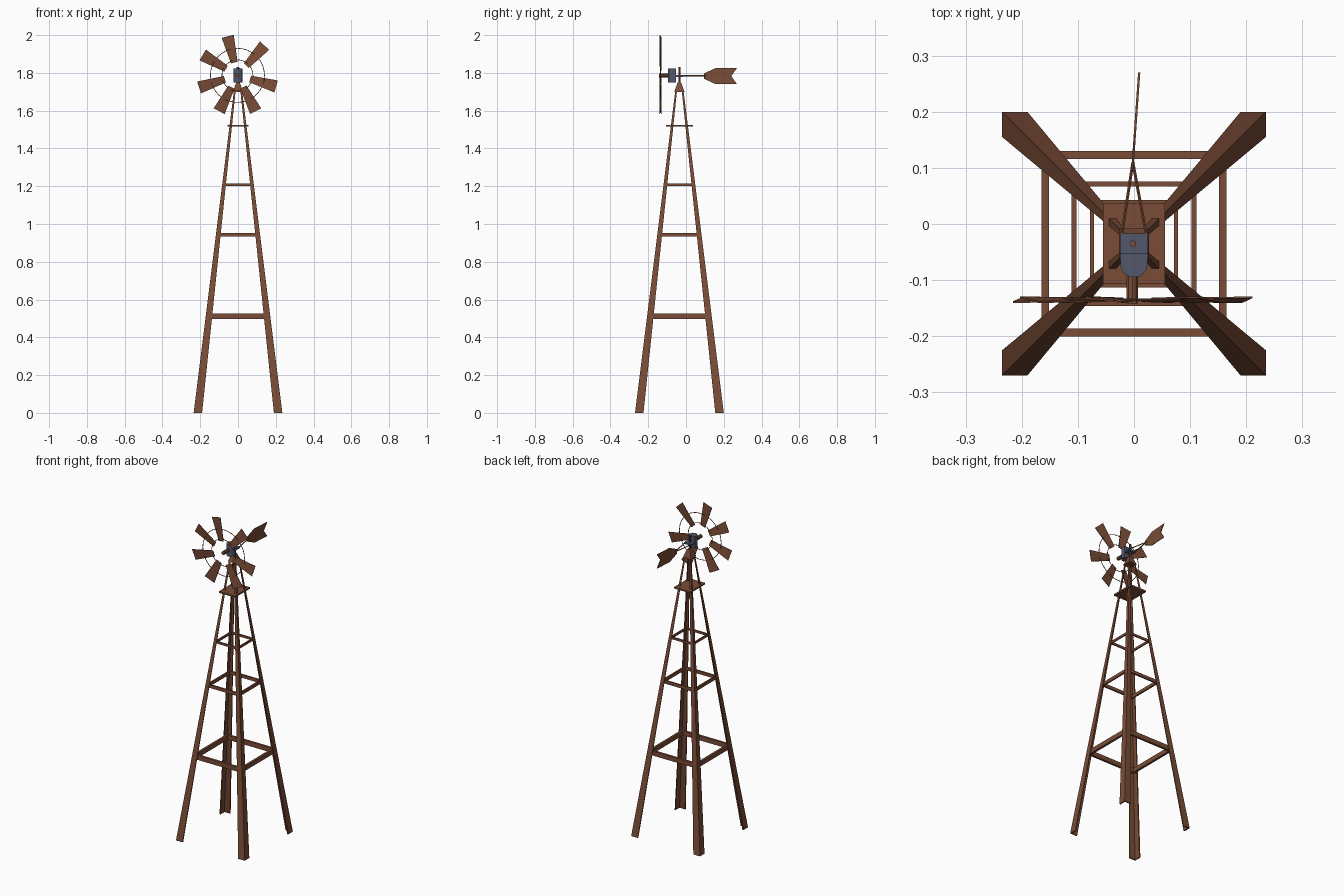
import bpy, bmesh, math
from mathutils import Vector, Matrix

if "Cube" in bpy.data.objects:
    bpy.data.objects.remove(bpy.data.objects["Cube"])

def material(name, col):
    m = bpy.data.materials.new(name)
    m.diffuse_color = (*col, 1)
    m.use_nodes = True
    m.node_tree.nodes["Principled BSDF"].inputs["Base Color"].default_value = m.diffuse_color
    return m

RUST = material("rusty brown", (0.195, 0.073, 0.038))
STEEL = material("blue grey steel", (0.085, 0.095, 0.15))
CY = -0.035                       # tower axis in y
HUB = Vector((-0.003, -0.135, 1.787))

def finish(name, bm, mat):
    bmesh.ops.recalc_face_normals(bm, faces=bm.faces[:])
    me = bpy.data.meshes.new(name)
    bm.to_mesh(me)
    bm.free()
    me.materials.append(mat)
    ob = bpy.data.objects.new(name, me)
    bpy.context.collection.objects.link(ob)
    return ob

def loft(name, a, b, mat):
    """Solid between two matching outlines."""
    bm = bmesh.new()
    va = [bm.verts.new(p) for p in a]
    vb = [bm.verts.new(p) for p in b]
    n = len(va)
    bm.faces.new(va)
    bm.faces.new(vb[::-1])
    for i in range(n):
        bm.faces.new((va[i], va[(i + 1) % n], vb[(i + 1) % n], vb[i]))
    return finish(name, bm, mat)

def box(name, x0, x1, y0, y1, z0, z1, mat):
    q = [(x0, y0), (x1, y0), (x1, y1), (x0, y1)]
    return loft(name, [(*p, z0) for p in q], [(*p, z1) for p in q], mat)

def rod(name, a, b, r, mat, sides=8):
    a, b = Vector(a), Vector(b)
    d = b - a
    bm = bmesh.new()
    rot = d.to_track_quat('Z', 'Y').to_matrix().to_4x4()
    bmesh.ops.create_cone(bm, cap_ends=True, segments=sides, radius1=r, radius2=r,
                          depth=d.length, matrix=Matrix.Translation((a + b) / 2) @ rot)
    return finish(name, bm, mat)

# Tapered angle-iron legs
def half(z):
    return 0.235 - 0.215 * z / 1.72

def angle_outline(sx, sy, z, w, t):
    h = half(z)
    pts = [(0, 0), (w, 0), (w, t), (t, t), (t, w), (0, w)]
    return [(sx * (h - u), CY + sy * (h - v), z) for u, v in pts]

for sx in (-1, 1):
    for sy in (-1, 1):
        loft(f"{'front' if sy < 0 else 'back'}_{'left' if sx < 0 else 'right'}_leg",
             angle_outline(sx, sy, 0, 0.045, 0.007),
             angle_outline(sx, sy, 1.72, 0.009, 0.002), RUST)

# Square brace frames
for k, (z, hz, t) in enumerate([(0.511, 0.014, 0.014), (0.943, 0.010, 0.009), (1.208, 0.007, 0.007)]):
    h = half(z) - 0.006
    for s in (-1, 1):
        xs = sorted((s * h, s * (h - t)))
        box(f"side_brace_{k}", *xs, CY - h, CY + h, z - hz, z + hz, RUST)
        ys = sorted((CY + s * h, CY + s * (h - t)))
        box(f"cross_brace_{k}", -h + t, h - t, *ys, z - hz, z + hz, RUST)

# Platform, tower cap and mast
box("platform", -0.055, 0.055, -0.107, 0.037, 1.515, 1.525, RUST)
def square(h, z):
    return [(x * h, CY + y * h, z) for x, y in ((-1, -1), (1, -1), (1, 1), (-1, 1))]
loft("tower_cap", square(0.027, 1.70), square(0.009, 1.75), RUST)
rod("mast", (-0.002, CY, 1.72), (-0.002, CY, 1.832), 0.006, RUST)

# Gearbox with rounded front, rear plate and drive shaft
def gear_outline(z):
    front = [(0.024 * math.cos(a), -0.073 - 0.022 * math.sin(a), z)
             for a in [math.pi * i / 8 for i in range(9)]]
    return front + [(-0.025, -0.053, z), (0.025, -0.053, z)]
loft("gearbox", gear_outline(1.75), gear_outline(1.822), STEEL)
box("gearbox_rear_plate", -0.025, 0.025, -0.055, -0.017, 1.779, 1.789, STEEL)
rod("drive_shaft", (HUB.x, -0.142, HUB.z), (HUB.x, -0.08, HUB.z), 0.011, RUST, 10)

# Wheel blades, unevenly spaced, slightly pitched
R0, R1 = 0.070, 0.213
for i, deg in enumerate((47.6, 104, 149.6, 197.5, 243, 297, 344)):
    a = math.radians(deg)
    out = Vector((math.cos(a), 0, math.sin(a)))
    side = Vector((-math.sin(a), 0.13, math.cos(a)))
    thick = Vector((0, 0.0015, 0))
    q = [HUB + out * r + side * w for r, w in ((R0, -0.018), (R1, -0.033), (R1, 0.033), (R0, 0.018))]
    loft(f"blade_{i}", [p - thick for p in q], [p + thick for p in q], RUST)

# Wire hoops tying the blades together
for name, r in (("outer_hoop", 0.143), ("inner_hoop", 0.082)):
    bpy.ops.mesh.primitive_torus_add(major_segments=32, minor_segments=5, major_radius=r,
                                     minor_radius=0.002, location=HUB, rotation=(math.pi / 2, 0, 0))
    bpy.context.object.name = name
    bpy.context.object.data.materials.append(RUST)

# Tail: two converging rods and an arrow vane turned slightly
for s in (-1, 1):
    rod("tail_rod", (s * 0.022, -0.02, 1.785), (-0.002, 0.11, 1.785), 0.003, RUST, 6)
vane = [(0.095, 0.014), (0.158, 0.043), (0.27, 0.043), (0.24, 0),
        (0.27, -0.043), (0.158, -0.043), (0.095, -0.014)]
def vane_side(dx):
    return [(-0.003 + 0.07 * (y - 0.095) + dx, y, 1.783 + z) for y, z in vane]
loft("tail_vane", vane_side(-0.002), vane_side(0.002), RUST)
